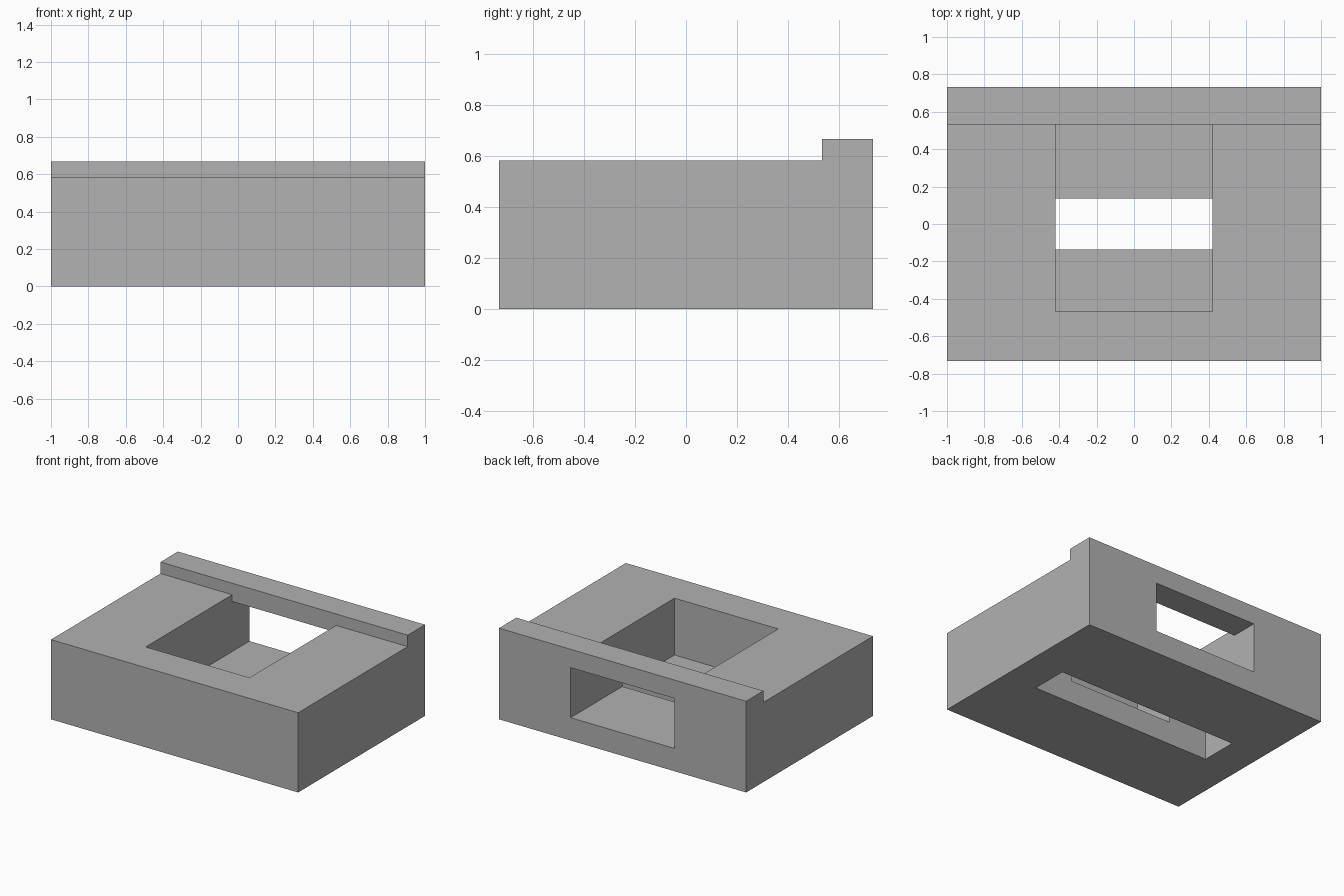
import bpy, bmesh

if "Cube" in bpy.data.objects:
    bpy.data.objects.remove(bpy.data.objects["Cube"])

grey = bpy.data.materials.new("plain grey")
grey.diffuse_color = (0.445, 0.445, 0.445, 1)
grey.use_nodes = True
grey.node_tree.nodes["Principled BSDF"].inputs["Base Color"].default_value = grey.diffuse_color


def extrude_profile(name, points, half_width):
    """Extrude a (y, z) outline along x, centred on x = 0."""
    bm = bmesh.new()
    face = bm.faces.new([bm.verts.new((-half_width, y, z)) for y, z in points])
    ext = bmesh.ops.extrude_face_region(bm, geom=[face])
    moved = [v for v in ext["geom"] if isinstance(v, bmesh.types.BMVert)]
    bmesh.ops.translate(bm, verts=moved, vec=(2 * half_width, 0, 0))
    bmesh.ops.recalc_face_normals(bm, faces=bm.faces)
    mesh = bpy.data.meshes.new(name)
    bm.to_mesh(mesh)
    bm.free()
    mesh.materials.append(grey)
    obj = bpy.data.objects.new(name, mesh)
    bpy.context.collection.objects.link(obj)
    return obj


# block with a raised rail along the back edge
body = extrude_profile("block_with_back_rail", [
    (-0.733, 0), (0.733, 0), (0.733, 0.667),
    (0.533, 0.667), (0.533, 0.583), (-0.733, 0.583)], 1.0)

# pocket open at the top, running out through the back under the rail
pocket = extrude_profile("pocket_cutter", [
    (-0.467, 0.167), (0.9, 0.167), (0.9, 0.533),
    (0.533, 0.533), (0.533, 0.8), (-0.467, 0.8)], 0.42)

# wide slot rising from the underside into the pocket
slot = extrude_profile("slot_cutter", [
    (-0.136, -0.1), (0.136, -0.1), (0.136, 0.22), (-0.136, 0.22)], 0.733)

bpy.context.view_layer.objects.active = body
for cutter in (pocket, slot):
    mod = body.modifiers.new(cutter.name, "BOOLEAN")
    mod.operation = "DIFFERENCE"
    mod.solver = "EXACT"
    mod.object = cutter
    bpy.ops.object.modifier_apply(modifier=mod.name)
    bpy.data.objects.remove(cutter)
